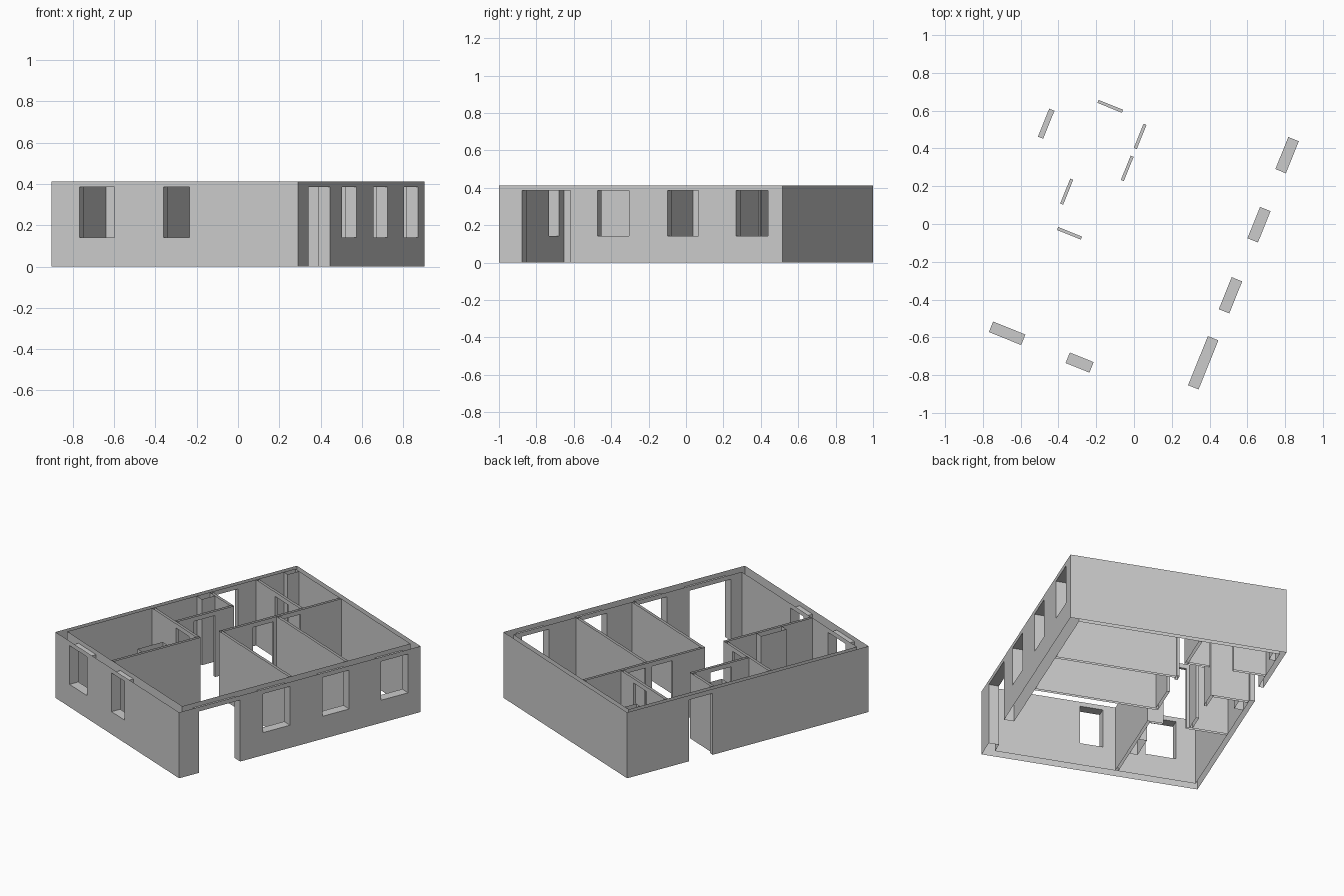
import bpy
import bmesh
from math import radians
from mathutils import Vector

cube = bpy.data.objects.get("Cube")
if cube:
    bpy.data.objects.remove(cube, do_unlink=True)

HEIGHT, HEAD, SILL = 0.413, 0.385, 0.142   # wall top, opening top, window sill
TURN = radians(-22)                        # the whole plan is turned on its base
HX, HY = 0.645, 0.818                      # half size of the plan
THICK, SLIM, THIN = 0.06, 0.03, 0.017      # wall thicknesses

plaster = bpy.data.materials.new("plaster_grey")
plaster.use_nodes = True
GREY = (0.6, 0.6, 0.6, 1)
plaster.diffuse_color = GREY
plaster.node_tree.nodes["Principled BSDF"].inputs["Base Color"].default_value = GREY


def door(a, b):
    return (a, b, 0)


def window(a, b):
    return (a, b, SILL)


def wall(name, axis, faces, start, end, openings=(), insets=(0, 0),
         closed=(False, False), backed=False):
    """Uncapped straight wall along an axis; faces = the two face positions."""
    bm = bmesh.new()

    def point(along, across, z):
        return Vector((along, across, z) if axis == "x" else (across, along, z))

    def quad(corners, normal):
        f = bm.faces.new([bm.verts.new(point(*c)) for c in corners])
        f.normal_update()
        if f.normal.dot(point(*normal)) < 0:
            f.normal_flip()

    def panel(across, a, b, z0, z1, side):
        if b - a > 1e-5 and z1 - z0 > 1e-5:
            quad([(a, across, z0), (b, across, z0), (b, across, z1), (a, across, z1)],
                 (0, side, 0))

    def jamb(along, z0, z1, side):
        quad([(along, faces[0], z0), (along, faces[1], z0),
              (along, faces[1], z1), (along, faces[0], z1)], (side, 0, 0))

    def ledge(a, b, z, side):
        quad([(a, faces[0], z), (b, faces[0], z), (b, faces[1], z), (a, faces[1], z)],
             (0, 0, side))

    # Two skins, split around the openings
    outward = 1 if faces[0] > faces[1] else -1
    for i, across in enumerate(faces):
        if i and backed:
            continue
        side = outward if i == 0 else -outward
        cursor = start + i * insets[0]
        for a, b, sill in openings:
            panel(across, cursor, a, 0, HEIGHT, side)
            panel(across, a, b, 0, sill, side)
            panel(across, a, b, HEAD, HEIGHT, side)
            cursor = b
        panel(across, cursor, end - i * insets[1], 0, HEIGHT, side)
    # Reveals of the openings
    for a, b, sill in openings:
        jamb(a, sill, HEAD, 1)
        jamb(b, sill, HEAD, -1)
        ledge(a, b, HEAD, -1)
        if sill:
            ledge(a, b, sill, 1)
    # Free ends
    if closed[0]:
        jamb(start, 0, HEIGHT, -1)
    if closed[1]:
        jamb(end, 0, HEIGHT, 1)

    bmesh.ops.remove_doubles(bm, verts=bm.verts, dist=1e-5)
    mesh = bpy.data.meshes.new(name)
    bm.to_mesh(mesh)
    bm.free()
    mesh.materials.append(plaster)
    ob = bpy.data.objects.new(name, mesh)
    ob.rotation_euler.z = TURN
    bpy.context.collection.objects.link(ob)


# Outer walls
wall("right_outer_wall", "y", (HX, HX - THICK), -HY, HY,
     [door(-0.684, -0.404), window(-0.25, -0.067),
      window(0.155, 0.334), window(0.55, 0.733)], (THICK, SLIM))
wall("front_outer_wall", "x", (-HY, -HY + THICK), -HX, HX,
     [window(-0.498, -0.314), window(-0.06, 0.076)], (SLIM, THICK))
wall("left_outer_wall", "y", (-HX, -HX + SLIM), -HY, HY,
     [door(0.238, 0.398)], (THICK, SLIM))
wall("back_outer_wall", "x", (HY, HY - SLIM), -HX, HX, (), (SLIM, THICK))

LEFT, RIGHT = -HX + SLIM, HX - THICK       # inner faces of the shell
FRONT, BACK = -HY + THICK, HY - SLIM
MID = (-0.135, -0.135 - THIN)              # central partition line
NOOK = (-0.386, -0.386 - THIN)             # small room partition line

# Partitions that run front to back
wall("front_room_partition", "y", MID, FRONT, -0.165, closed=(False, True))
wall("corridor_partition", "y", MID, -0.014, BACK,
     [door(0.19, 0.329), door(0.373, 0.511)])
wall("small_room_partition", "y", NOOK, -0.165, 0.225,
     [door(-0.046, 0.096)], closed=(False, True))

# Partitions that run side to side
wall("front_room_back_partition", "x", (-0.165, -0.165 - THIN), LEFT, MID[1],
     [door(-0.366, -0.23)])
wall("living_room_partition", "x", (-0.014, -0.014 - THIN), MID[1], RIGHT,
     closed=(True, False))
wall("bedroom_partition", "x", (0.367, 0.367 - THIN), MID[0], RIGHT)
wall("entrance_partition", "x", (0.225, 0.225 - THIN), LEFT, NOOK[1])
wall("back_room_partition", "x", (0.539, 0.539 - THIN), LEFT, MID[1],
     [door(-0.42, -0.28)])

# Service shafts standing against the walls
wall("front_room_shaft", "y", (-0.2, MID[1]), -0.55, -0.38,
     closed=(True, True), backed=True)
wall("entrance_shaft", "y", (-0.56, LEFT), 0.12, 0.225 - THIN,
     closed=(True, False), backed=True)
wall("back_room_shaft", "y", (-0.575, LEFT), 0.71, BACK,
     closed=(True, False), backed=True)
